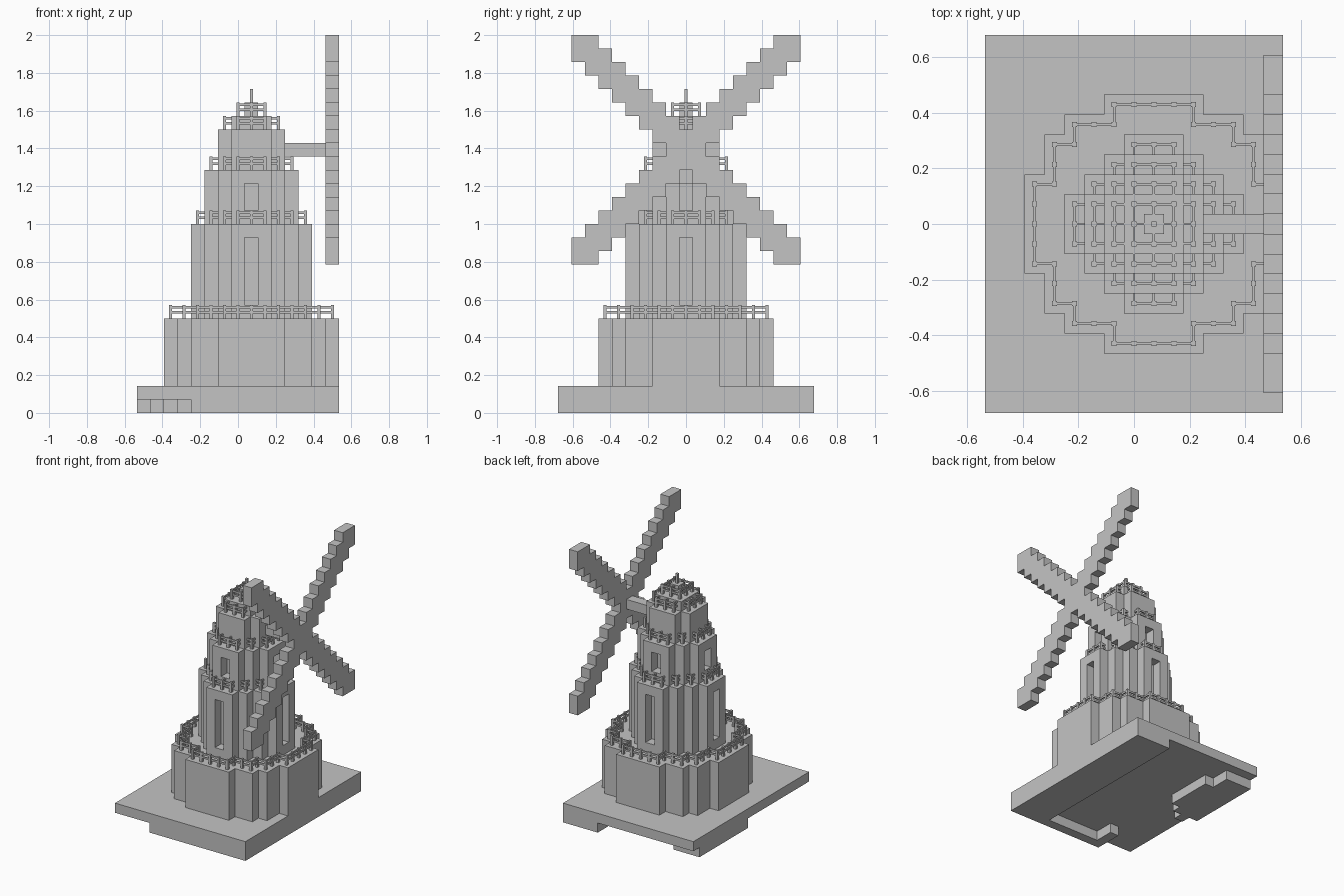
import bpy, bmesh
from mathutils import Vector

cube = bpy.data.objects.get("Cube")
if cube:
    bpy.data.objects.remove(cube, do_unlink=True)

U = 1 / 14                       # one block
AXIS = Vector((U, 0, 0))         # tower axis

stone = bpy.data.materials.new("grey stone")
stone.use_nodes = True
stone.diffuse_color = (0.55, 0.55, 0.55, 1)
stone.node_tree.nodes["Principled BSDF"].inputs["Base Color"].default_value = (0.55, 0.55, 0.55, 1)

SIDES = [Vector(d) for d in ((1, 0, 0), (-1, 0, 0), (0, 1, 0), (0, -1, 0), (0, 0, 1), (0, 0, -1))]


def finish(name, bm):
    mesh = bpy.data.meshes.new(name)
    bm.to_mesh(mesh)
    bm.free()
    mesh.materials.append(stone)
    bpy.context.collection.objects.link(bpy.data.objects.new(name, mesh))


def blocks(name, cells):
    """Outer shell of a set of block cells (x, y centred on the tower axis, z from the ground)."""
    bm = bmesh.new()
    for cell in cells:
        c = Vector(cell) + Vector((0, 0, 0.5))
        for n in SIDES:
            if tuple(int(v) for v in Vector(cell) + n) in cells:
                continue
            s = Vector((n.y, n.z, n.x)) / 2
            t = n.cross(s)
            corners = (-s - t, s - t, s + t, -s + t)
            bm.faces.new([bm.verts.new((c + n / 2 + k) * U + AXIS) for k in corners])
    bmesh.ops.remove_doubles(bm, verts=bm.verts, dist=U / 100)
    bmesh.ops.dissolve_limit(bm, angle_limit=0.01, verts=bm.verts, edges=bm.edges)
    finish(name, bm)


def box(bm, lo, hi):
    lo, hi = Vector(lo), Vector(hi)
    verts = bmesh.ops.create_cube(bm, size=1)["verts"]
    for v in verts:
        v.co = ((lo + hi) / 2 + v.co * (hi - lo)) * U + AXIS


def disc(r2):
    return {(x, y) for x in range(-7, 8) for y in range(-7, 8) if x * x + y * y <= r2}


def fence(name, posts, z, walls):
    """Posts with two rails toward neighbouring posts and walls."""
    bm = bmesh.new()
    for x, y in posts:
        box(bm, (x - 1 / 8, y - 1 / 8, z), (x + 1 / 8, y + 1 / 8, z + 1))
        for n in SIDES[:4]:
            dx, dy = int(n.x), int(n.y)
            other = (x + dx, y + dy)
            if other not in walls and not (other in posts and dx + dy > 0):
                continue
            reach = 0.5 if other in walls else 0.875
            a = Vector((x + dx / 8, y + dy / 8))
            b = Vector((x + dx * reach, y + dy * reach))
            w = Vector((abs(dy), abs(dx))) / 16
            lo = Vector((min(a.x, b.x), min(a.y, b.y))) - w
            hi = Vector((max(a.x, b.x), max(a.y, b.y))) + w
            for low, high in ((6, 9), (12, 15)):
                box(bm, (*lo, z + low / 16), (*hi, z + high / 16))
    finish(name, bm)


# platform: full slab over a partial footing
def footing(a, b):
    """a counts blocks from the sail side, b from the back."""
    bank = {11: (3, 8), 12: (1, 9), 13: (1, 10), 14: (1, 9)}
    if a < 4 or (b == 18 and a < 11) or (a == 10 and b > 15):
        return True
    return a in bank and bank[a][0] <= b < bank[a][1]


platform = {(6 - a, 9 - b, 1) for a in range(15) for b in range(19)}
platform |= {(6 - a, 9 - b, 0) for a in range(15) for b in range(19) if footing(a, b)}
blocks("platform", platform)

# stepped round tower: name, squared radius, bottom, top
tiers = [("lower", 41, 2, 7), ("main", 17, 7, 14), ("upper", 10, 14, 18),
         ("cap", 5, 18, 21), ("crown", 2, 21, 22), ("peak", 0, 22, 23)]
windows = {"main": (4, 8, 13), "upper": (3, 15, 17)}
for i, (name, r2, low, high) in enumerate(tiers):
    plan = disc(r2)
    cells = {(x, y, z) for x, y in plan for z in range(low, high)}
    # one recessed window on each side
    if name in windows:
        r, sill, head = windows[name]
        cells -= {(x, y, z) for x, y in ((r, 0), (-r, 0), (0, r), (0, -r)) for z in range(sill, head)}
    blocks(name + "_tower", cells)
    # railing around the rim
    walls = disc(tiers[i + 1][1]) if i < 5 else set()
    rim = {(x, y) for x, y in plan - walls
           if any((x + dx, y + dy) not in plan for dx in (-1, 0, 1) for dy in (-1, 0, 1))}
    fence(name + "_railing", rim, high, walls)

# sails: stepped cross, with the axle holding it
span = range(-8, 9)
blocks("sails", {(6, j, 19 + k) for j in span for k in span if abs(abs(j) - abs(k)) <= 1})
blocks("axle", {(x, 0, 19) for x in range(3, 6)})
